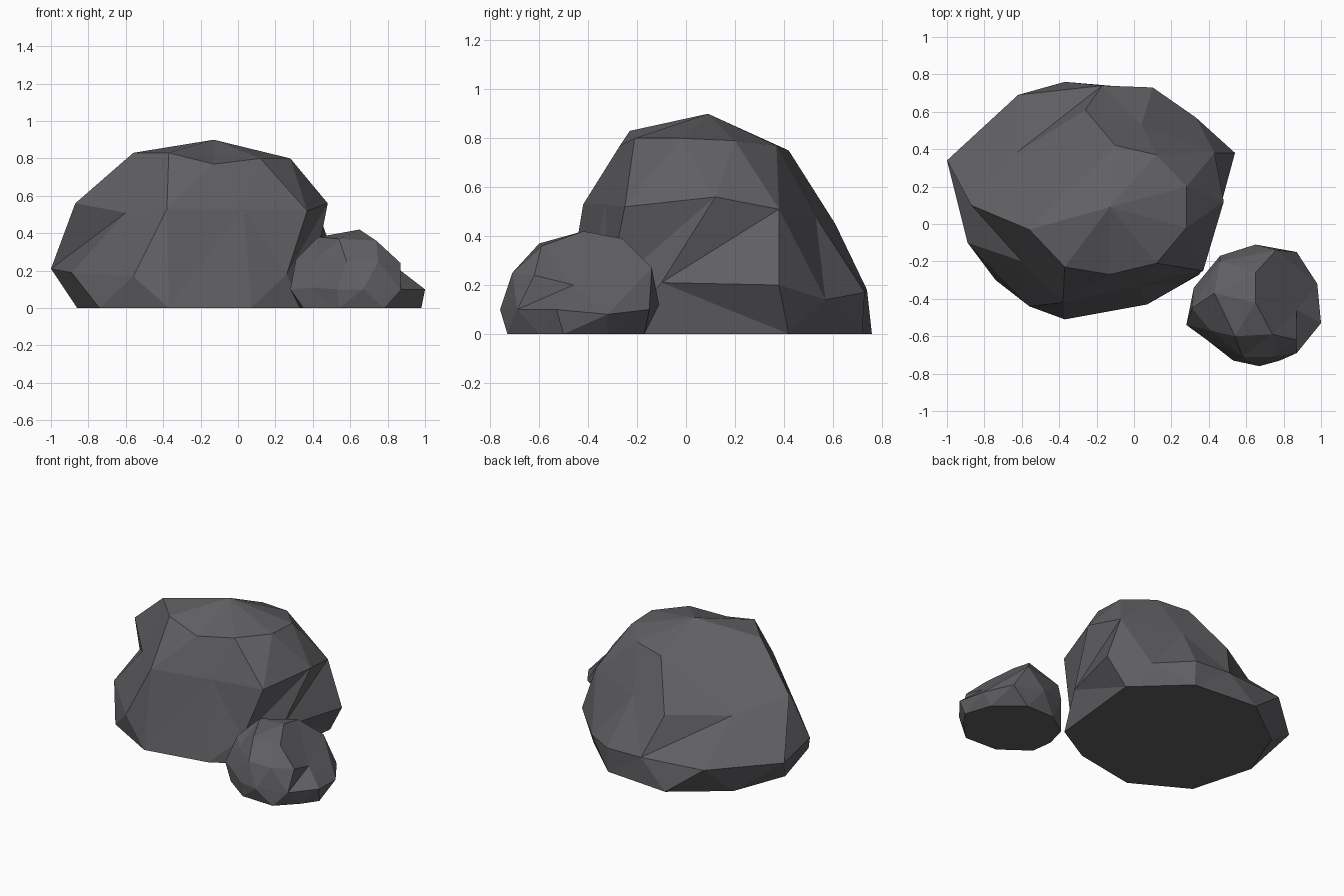
import bpy
import bmesh
from mathutils import Vector

# Remove the default cube if the scene has it
default_cube = bpy.data.objects.get("Cube")
if default_cube:
    bpy.data.objects.remove(default_cube, do_unlink=True)


def make_material(name, colour):
    material = bpy.data.materials.new(name)
    material.use_nodes = True
    material.diffuse_color = colour
    shader = material.node_tree.nodes["Principled BSDF"]
    shader.inputs["Base Color"].default_value = colour
    shader.inputs["Roughness"].default_value = 0.9
    return material


def turn_edge(bm, start, end):
    """Turn the diagonal between two triangles so that it joins start and end."""
    for edge in bm.edges:
        tips = {v for face in edge.link_faces for v in face.verts}
        if tips - set(edge.verts) == {start, end}:
            bmesh.utils.edge_rotate(edge, True)
            return


def make_rock(name, centre, footprint, corners, creases, material):
    """Skin a chiselled rock around its centre.

    The corners are pushed onto a sphere, wrapped with a convex hull, then
    moved back, so that notches survive in the surface. Creases are pairs of
    corners that must share an edge.
    """
    centre = Vector(centre)
    points = [Vector(corner) for corner in corners]
    points += [Vector((x, y, 0)) for x, y in footprint]

    bm = bmesh.new()
    verts = [bm.verts.new((point - centre).normalized()) for point in points]
    bmesh.ops.convex_hull(bm, input=verts, use_existing_faces=False)
    for vert, point in zip(verts, points):
        vert.co = point
    for start, end in creases:
        if not bm.edges.get((verts[start], verts[end])):
            turn_edge(bm, verts[start], verts[end])

    bmesh.ops.recalc_face_normals(bm, faces=bm.faces[:])
    for face in bm.faces:
        face.smooth = False

    mesh = bpy.data.meshes.new(name)
    bm.to_mesh(mesh)
    bm.free()
    mesh.materials.append(material)
    rock = bpy.data.objects.new(name, mesh)
    bpy.context.collection.objects.link(rock)
    return rock


stone = make_material("dark grey stone", (0.118, 0.116, 0.126, 1))

# Large boulder: flat footprint, low bulge, notched shoulders and crown
boulder_footprint = [
    (.35, -.27), (.42, .42), (.1, .72), (-.37, .76), (-.72, .5),
    (-.86, .13), (-.74, -.3), (-.37, -.51), (.07, -.43),
]
boulder_bulge = [
    (.54, .38, .2), (.33, .57, .14), (.1, .73, .17), (-.17, .74, .18),
    (-.62, .69, .19), (-1, .34, .21), (-.89, -.1, .19), (-.56, -.44, .17),
    (.26, -.32, .18), (.41, -.1, .21),
]
boulder_shoulders = [
    (.37, -.25, .52), (.48, .12, .56), (.43, .38, .51), (.04, .53, .48),
    (-.26, .61, .45), (-.63, .38, .46), (-.87, .1, .56), (-.6, -.2, .51),
    (-.38, -.42, .53), (.03, -.33, .53),
]
boulder_crown = [
    (-.13, .09, .9), (-.56, -.03, .83), (-.37, -.23, .83), (-.13, -.27, .77),
    (.12, -.21, .8), (.28, -.02, .8), (.28, .2, .79), (.12, .37, .77),
    (-.1, .42, .75),
]
boulder_creases = [(9, 12), (8, 11), (5, 17), (3, 15)]
make_rock("large_boulder", (-.2, .12, .3), boulder_footprint,
          boulder_bulge + boulder_shoulders + boulder_crown,
          boulder_creases, stone)

# Small rock beside its front left corner
rock_footprint = [
    (.98, -.5), (.92, -.32), (.74, -.17), (.53, -.17), (.37, -.28),
    (.33, -.43), (.35, -.58), (.54, -.72), (.78, -.73), (.91, -.6),
]
rock_bulge = [
    (.28, -.54, .1), (.32, -.34, .12), (.46, -.17, .15), (.65, -.11, .12),
    (.87, -.15, .1), (.98, -.32, .08), (1, -.53, .1), (.87, -.69, .1),
    (.67, -.76, .1), (.53, -.73, .1), (.39, -.62, .11),
]
rock_crown = [
    (.31, -.45, .26), (.41, -.57, .25), (.43, -.37, .38), (.54, -.6, .37),
    (.65, -.42, .42), (.65, -.26, .39), (.46, -.2, .27), (.76, -.14, .27),
    (.87, -.62, .24), (.74, -.59, .36), (.75, -.71, .25), (.87, -.46, .2),
    (.58, -.71, .25),
]
rock_creases = [(7, 22)]
make_rock("small_rock", (.65, -.45, .17), rock_footprint,
          rock_bulge + rock_crown, rock_creases, stone)
